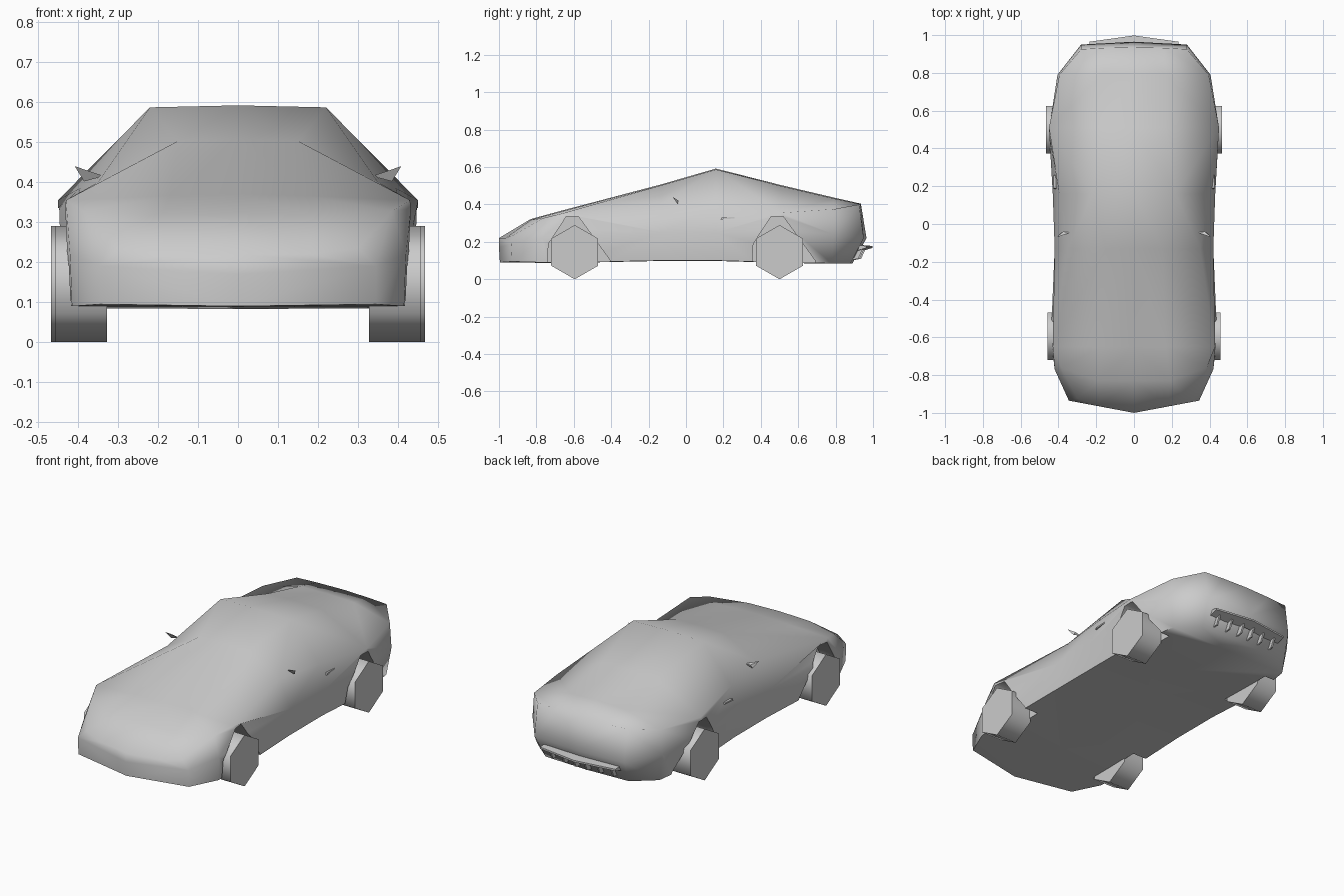
import bpy, bmesh, math

if "Cube" in bpy.data.objects:
    bpy.data.objects.remove(bpy.data.objects["Cube"])

def make_object(name, verts, faces):
    bm = bmesh.new()
    vs = [bm.verts.new(v) for v in verts]
    for f in faces:
        bm.faces.new([vs[i] for i in f])
    bmesh.ops.recalc_face_normals(bm, faces=bm.faces)
    mesh = bpy.data.meshes.new(name)
    bm.to_mesh(mesh)
    bm.free()
    ob = bpy.data.objects.new(name, mesh)
    bpy.context.collection.objects.link(ob)
    return ob

def prism(name, profile, x0, x1):
    """Extrude a closed (y, z) profile from x0 to x1."""
    n = len(profile)
    verts = [(x, y, z) for x in (x0, x1) for y, z in profile]
    faces = [range(n), range(n, 2 * n)]
    faces += [(i, (i + 1) % n, n + (i + 1) % n, n + i) for i in range(n)]
    return make_object(name, verts, faces)

def mirror(ob):
    m = ob.modifiers.new("mirror", 'MIRROR')
    m.use_axis[0] = True
    m.merge_threshold = 0.0005
    return ob

def smooth(ob, degrees):
    """Bake the modifiers, then smooth all edges below the angle."""
    bpy.ops.object.select_all(action='DESELECT')
    ob.select_set(True)
    bpy.context.view_layer.objects.active = ob
    bpy.ops.object.convert(target='MESH')
    bpy.ops.object.shade_smooth_by_angle(angle=math.radians(degrees))

# Body: lengthwise lines from nose to tail, joined into half a shell
sill = [(.345, -.93, .095), (.415, -.77, .09), (.425, -.6, .09), (.415, -.13, .10),
        (.415, .16, .10), (.425, .5, .09), (.38, .78, .085), (.26, .88, .085)]
side = [(.345, -.935, .19), (.42, -.77, .22), (.44, -.6, .24), (.42, -.13, .25),
        (.43, .16, .25), (.45, .5, .26), (.405, .79, .24), (.28, .95, .22)]
shoulder = [(.30, -.925, .235), (.385, -.76, .328), (.43, -.65, .355), (.35, -.13, .40),
            (.395, .16, .385), (.45, .51, .355), (.395, .79, .375), (.28, .925, .40)]
upper = [(.18, -.965, .22), (.19, -.83, .317), (.17, -.65, .366), (.15, -.13, .503),
         (.22, .16, .587), (.17, .51, .498), (.17, .79, .432), (.16, .932, .402)]
roof_mid = [(0, y, z + .005) for x, y, z in upper]
floor_mid = [(0, y, z - .002) for x, y, z in sill]
roof_mid[0], roof_mid[-1] = (0, -1, .22), (0, .935, .404)
floor_mid[0], floor_mid[-1] = (0, -.995, .09), (0, .89, .085)

lines = [floor_mid, sill, side, shoulder, upper, roof_mid]
n, rows = len(sill), len(lines)
faces = []
for r in range(rows - 1):
    for s in range(n - 1):
        a, b, c, d = r * n + s, r * n + s + 1, (r + 1) * n + s + 1, (r + 1) * n + s
        if r == 3 and s == 3:      # windscreen pillar crease
            faces += [(a, b, c), (a, c, d)]
        elif r == 3 and s == 4:    # rear pillar crease
            faces += [(a, b, d), (b, c, d)]
        else:
            faces.append((a, b, c, d))
# nose cap, then tail cap bulging at the middle
verts = [p for line in lines for p in line] + [(0, .965, .22), (0, -1, .17)]
tail_mid, nose_mid = len(verts) - 2, len(verts) - 1
tail = [r * n + n - 1 for r in range(rows)]
nose = [r * n for r in range(rows)]
faces += [(nose[0], nose[1], nose[2], nose_mid),
          (nose_mid, nose[2], nose[3], nose[4], nose[5]),
          (tail[0], tail[1], tail[2], tail_mid),
          (tail_mid, tail[2], tail[3], tail[4], tail[5])]
body = mirror(make_object("car_body", verts, faces))

# Angular wheel arches cut from the body sides
for wy in (-.595, .50):
    arch = mirror(prism("wheel_arch_cutter", [(wy - .15, .03), (wy - .14, .19),
                        (wy - .045, .335), (wy + .02, .335), (wy + .19, .10),
                        (wy + .20, .03)], .335, .6))
    arch.hide_render = True
    cut = body.modifiers.new("arch", 'BOOLEAN')
    cut.operation = 'DIFFERENCE'
    cut.solver = 'EXACT'
    cut.object = arch
smooth(body, 80)
for ob in [o for o in bpy.data.objects if o.name.startswith("wheel_arch_cutter")]:
    bpy.data.objects.remove(ob)

# Six-sided wheels with smooth rims
for name, wy, outer in (("front_wheels", -.595, .458), ("rear_wheels", .50, .467)):
    hexagon = [(wy + .145 * math.sin(math.radians(60 * i)),
                .145 + .145 * math.cos(math.radians(60 * i))) for i in range(6)]
    smooth(mirror(prism(name, hexagon, outer - .13, outer)), 70)

# Wing mirrors: small wedges on the front pillars
mirror(make_object("wing_mirrors",
                   [(.335, -.045, .415), (.408, -.07, .44), (.385, -.045, .402), (.375, -.04, .42)],
                   [(0, 1, 2), (0, 1, 3), (1, 2, 3), (0, 2, 3)]))

# Door handles
mirror(prism("door_handles", [(.185, .32), (.26, .325), (.258, .333), (.19, .33)], .405, .425))

# Rear diffuser: bent blade with hanging pointed fins
blade = []
for x, y in ((0, .998), (.235, .965)):
    blade += [(x, y - .06, .15), (x, y, .168), (x, y, .178), (x, y - .06, .183)]
faces = [(i, (i + 1) % 4, 4 + (i + 1) % 4, 4 + i) for i in range(4)] + [(4, 5, 6, 7)]
smooth(mirror(make_object("diffuser_blade", blade, faces)), 40)
for x in (.035, .11, .19):
    y = .97 - .1 * x
    mirror(prism("diffuser_fin", [(y - .08, .10), (y - .03, .11), (y - .005, .165), (y - .06, .16)],
                 x - .005, x + .005))
